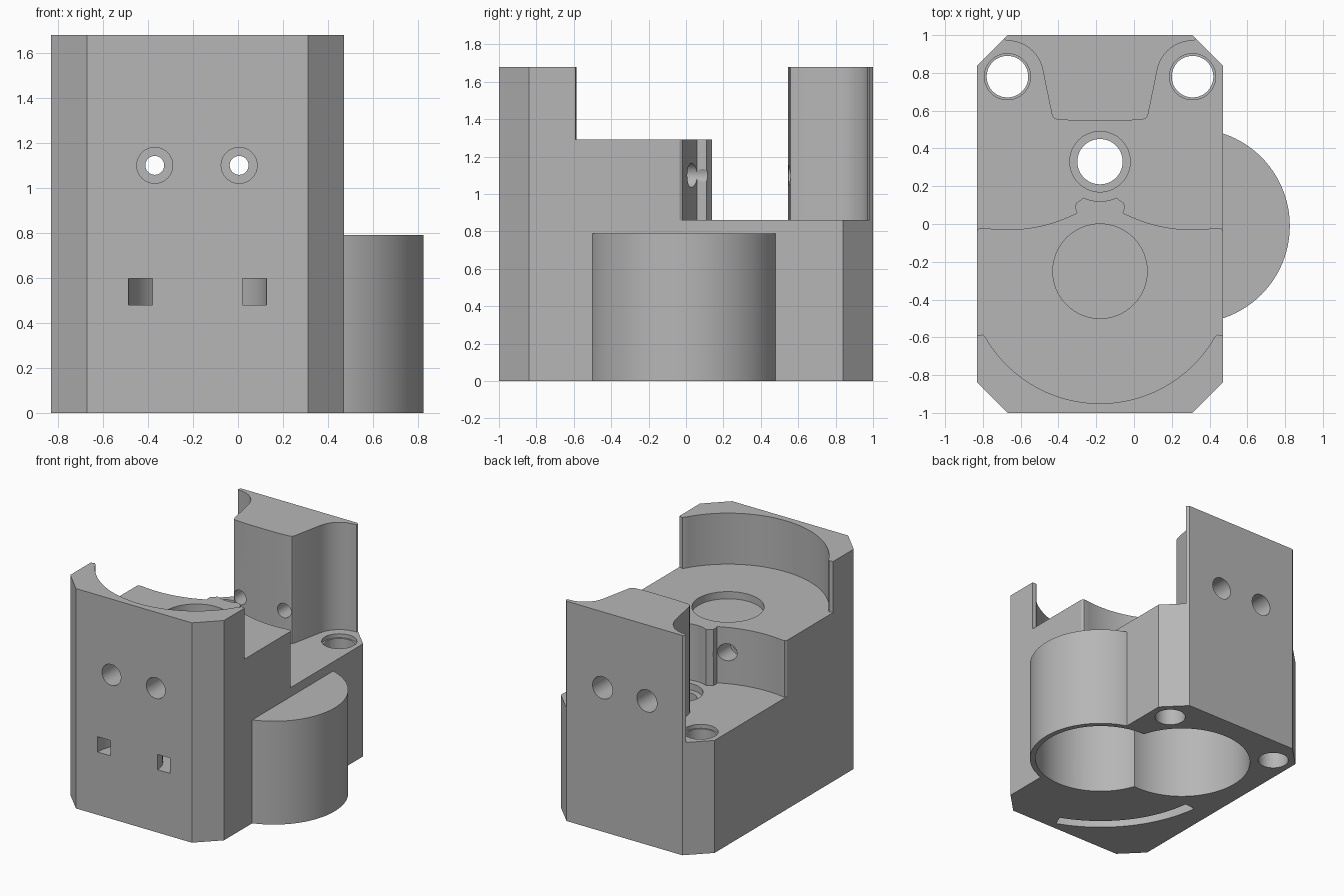
import bpy, bmesh, math
from mathutils import Matrix

cube = bpy.data.objects.get("Cube")
if cube:
    bpy.data.objects.remove(cube, do_unlink=True)

CX = -0.18                       # symmetry line of the block
BULGE = (0.31, -0.01)
CORNERS = [(-0.67, 0.78), (0.31, 0.78)]
BORE = (CX, 0.33)

grey = bpy.data.materials.new("plain grey")
grey.use_nodes = True
colour = (0.47, 0.47, 0.47, 1)
grey.diffuse_color = colour
grey.node_tree.nodes["Principled BSDF"].inputs["Base Color"].default_value = colour


def make_object(name, bm):
    bmesh.ops.recalc_face_normals(bm, faces=bm.faces)
    mesh = bpy.data.meshes.new(name)
    bm.to_mesh(mesh)
    bm.free()
    mesh.materials.append(grey)
    obj = bpy.data.objects.new(name, mesh)
    bpy.context.collection.objects.link(obj)
    return obj


def prism(name, points, z0, z1):
    bm = bmesh.new()
    face = bm.faces.new([bm.verts.new((x, y, z0)) for x, y in points])
    top = bmesh.ops.extrude_face_region(bm, geom=[face])["geom"]
    bmesh.ops.translate(bm, verts=[v for v in top if isinstance(v, bmesh.types.BMVert)],
                        vec=(0, 0, z1 - z0))
    return make_object(name, bm)


def arc(centre, r, a0, a1, n=16):
    angles = [math.radians(a0 + (a1 - a0) * i / n) for i in range(n + 1)]
    return [(centre[0] + r * math.cos(a), centre[1] + r * math.sin(a)) for a in angles]


def disc(name, centre, r, z0, z1, n=64):
    return prism(name, arc(centre, r, 0, 360, n)[:-1], z0, z1)


def rod(name, x, z, r, y0, y1):
    """Round bar running along y."""
    obj = disc(name, (0, 0), r, y0, y1, 32)
    obj.data.transform(Matrix.Translation((x, 0, z)) @ Matrix.Rotation(-math.pi / 2, 4, "X"))
    return obj


def mirrored(half):
    return half + [(2 * CX - x, y) for x, y in reversed(half)]


def ring_slot(name, centre, r0, r1, a0, a1, z0, z1):
    return prism(name, arc(centre, r1, a0, a1, 32) + arc(centre, r0, a1, a0, 32), z0, z1)


def combine(target, tool, operation="DIFFERENCE"):
    mod = target.modifiers.new("combine", "BOOLEAN")
    mod.operation, mod.solver, mod.object = operation, "EXACT", tool
    bpy.context.view_layer.update()
    graph = bpy.context.evaluated_depsgraph_get()
    mesh = bpy.data.meshes.new_from_object(target.evaluated_get(graph))
    target.modifiers.clear()
    target.data = mesh
    bpy.data.objects.remove(tool, do_unlink=True)


# Chamfered block with the round side housing
body = prism("housing_body", mirrored([(-0.67, -1), (-0.83, -0.84), (-0.83, 0.84), (-0.67, 1)][::-1]),
             0, 1.68)
combine(body, disc("side_housing", BULGE, 0.515, 0, 0.79, 96), "UNION")

# Upper shelf behind the curved front wall
front_curve = mirrored([(-1.2, -0.59), (-0.82, -0.59), (-0.8, -0.585), (-0.785, -0.6)]
                       + arc((CX, -0.25), 0.7, 212, 269, 28))
combine(body, prism("shelf_cutter", front_curve + [(0.84, 0.3), (-1.2, 0.3)], 1.29, 2))

# Lower deck between the shelf edge and the rear tower
shelf_edge = mirrored([(-1.2, -0.035), (-0.83, -0.035), (-0.82, -0.02), (-0.795, -0.02)]
                      + arc(CORNERS[0], 0.81, 263, 297, 20)
                      + [(-0.31, 0.08), (-0.308, 0.11), (-0.285, 0.125)]
                      + arc(BORE, 0.21, 245, 269, 6))
tower = mirrored([(-1.2, 1.2), (-0.71, 1.2), (-0.69, 0.985), (-0.68, 0.972)]
                 + arc(CORNERS[0], 0.19, 90, 14, 18)
                 + [(-0.435, 0.58), (-0.425, 0.56), (-0.405, 0.553), (-0.3, 0.546)])
combine(body, prism("deck_cutter", shelf_edge + tower[::-1], 0.86, 2))

# Two overlapping round chambers open at the bottom
combine(body, disc("side_chamber", BULGE, 0.475, -0.1, 0.72, 96))
combine(body, disc("main_chamber", BORE, 0.495, -0.1, 0.72, 96))

# Vertical bores with shallow counterbores, and the round shelf recess
for centre, r, rim, depth in [(c, 0.11, 0.122, 0.03) for c in CORNERS] + [(BORE, 0.12, 0.16, 0.05)]:
    combine(body, disc("bore", centre, r, -0.1, 1))
    combine(body, disc("counterbore", centre, rim, 0.86 - depth, 1))
combine(body, disc("shelf_recess", (CX, -0.25), 0.25, 1.235, 1.5))

# Horizontal screw holes, wider at the front, shelf edge and back
for x in (-0.37, 0.005):
    for r, y0, y1 in [(0.042, -1.1, 1.1), (0.08, -1.1, -0.6), (0.065, -0.1, 0.3),
                      (0.055, 0.4, 0.7), (0.085, 0.75, 1.1)]:
        combine(body, rod("screw_hole", x, 1.1, r, y0, y1))

# Curved strap tunnel joining the two front windows
combine(body, ring_slot("strap_tunnel", (CX, -1), 0.2, 0.307, -10, 190, 0.48, 0.597))

# Curved groove in the underside
combine(body, ring_slot("bottom_groove", BULGE, 0.91, 1.0, 187, 249, -0.1, 0.3))

# Shading
bpy.ops.object.select_all(action="DESELECT")
body.select_set(True)
bpy.context.view_layer.objects.active = body
bpy.ops.object.shade_smooth_by_angle(angle=math.radians(25))
